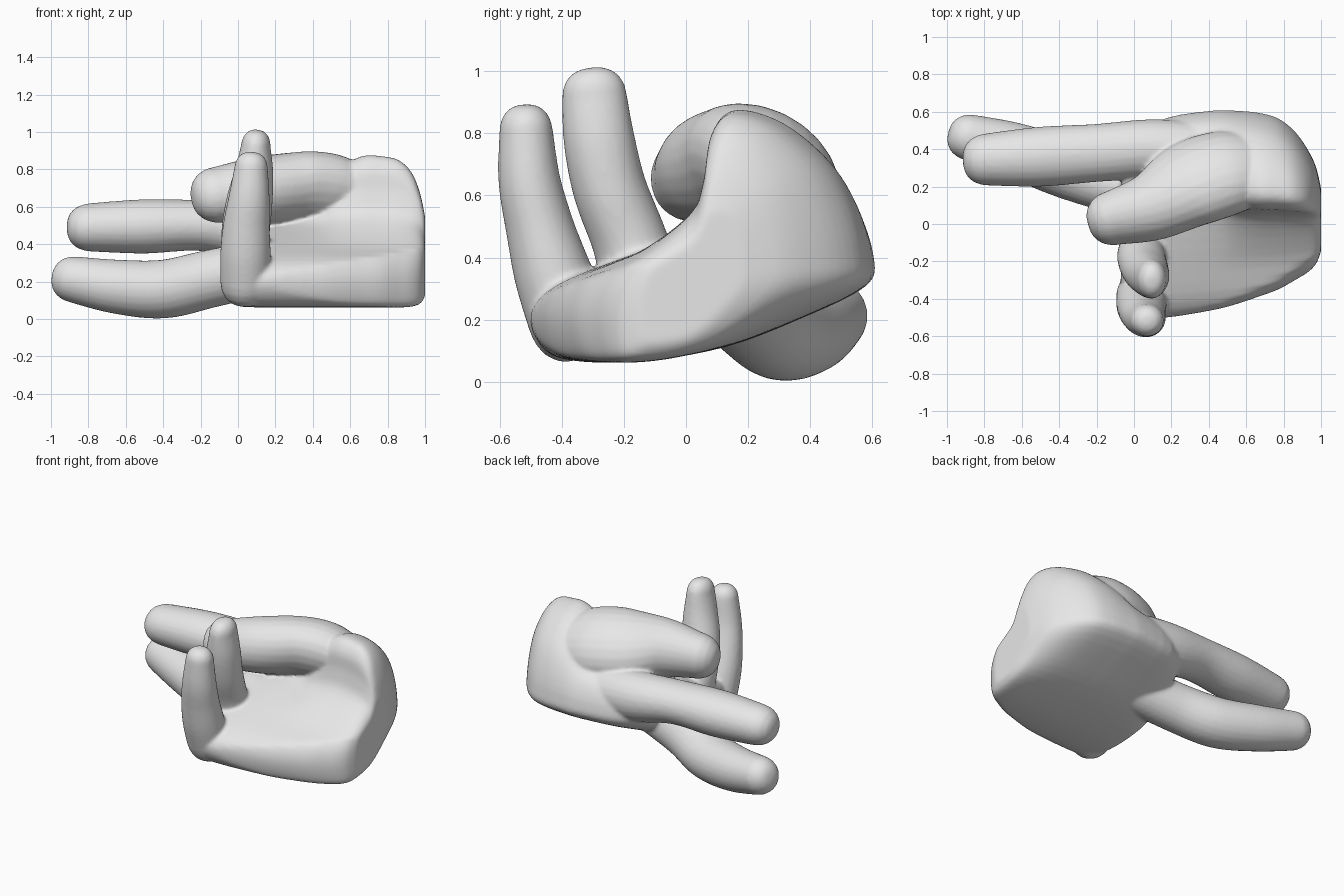
import bpy, bmesh, math
from mathutils import Vector

cube = bpy.data.objects.get("Cube")
if cube:
    bpy.data.objects.remove(cube)


def spline(points, steps, closed=False):
    """Smooth curve through points of any dimension."""
    pts = [Vector(p) for p in points]
    n = len(pts)
    pick = (lambda i: pts[i % n]) if closed else (lambda i: pts[max(0, min(n - 1, i))])
    out = []
    for i in range(n if closed else n - 1):
        a, b, c, d = (pick(i + k) for k in (-1, 0, 1, 2))
        for s in range(steps):
            t = s / steps
            out.append(0.5 * (2 * b + (c - a) * t + (2 * a - 5 * b + 4 * c - d) * t ** 2
                              + (3 * b - a - 3 * c + d) * t ** 3))
    return out if closed else out + [pts[-1]]


def skin(bm, rings):
    """Join rings of equal length into a closed surface."""
    loops = [[bm.verts.new(p) for p in ring] for ring in rings]
    n = len(loops[0])
    for a, b in zip(loops, loops[1:]):
        for i in range(n):
            j = (i + 1) % n
            bm.faces.new((a[i], a[j], b[j], b[i]))
    bm.faces.new(loops[0][::-1])
    bm.faces.new(loops[-1])


def digit(bm, path, ref, sides=24):
    """Elliptical tube with blunt domed ends; path rows are x, y, z, side radius, up radius."""
    rows = spline(path, 6)
    pos = [Vector(r[:3]) for r in rows]
    rings = []

    def ring(centre, tangent, ra, rb):
        side = tangent.cross(ref).normalized()
        up = side.cross(tangent).normalized()
        rings.append([centre + side * ra * math.cos(a) + up * rb * math.sin(a)
                      for a in (math.tau * k / sides for k in range(sides))])

    def dome(i, tangent, sign, angles):
        ra, rb = rows[i][3], rows[i][4]
        for a in angles:
            shrink = math.cos(a) ** .75
            ring(pos[i] + tangent * sign * math.sin(a) * (ra + rb) / 2, tangent,
                 ra * shrink, rb * shrink)

    arcs = [math.radians(d) for d in (20, 40, 60, 75, 86)]
    last = len(pos) - 1
    dome(0, (pos[1] - pos[0]).normalized(), -1, arcs[::-1])
    for i in range(last + 1):
        tangent = (pos[min(i + 1, last)] - pos[max(i - 1, 0)]).normalized()
        ring(pos[i], tangent, rows[i][3], rows[i][4])
    dome(last, (pos[last] - pos[last - 1]).normalized(), 1, arcs)
    skin(bm, rings)


bm = bmesh.new()

# Palm: tilted slab lofted along x, swelling into the thumb mound near the wrist
front_end = [(-.2, .4), (-.42, .31), (-.5, .22), (-.47, .12), (-.38, .07), (-.15, .065),
             (.12, .11), (.36, .2), (.58, .31), (.6, .41)]
slab_top = [(.55, .52), (.47, .56), (.35, .55), (.24, .52), (.17, .5), (.11, .49), (.03, .475)]
mound_top = [(.555, .57), (.47, .71), (.32, .83), (.165, .87), (.09, .8), (.07, .67), (.015, .54)]
slab = spline(front_end + slab_top, 4, closed=True)
mound = spline(front_end + mound_top, 4, closed=True)
centre = Vector((.05, .32))
# Station rows: x, front limit, back limit, size, mound amount
stations = spline([(-.07, -.44, .3, .72, 0), (-.04, -.48, .38, .88, 0), (.03, -.5, .47, .98, 0),
                   (.17, -.5, .56, 1, 0), (.42, -.46, .6, 1, .3), (.54, -.43, .6, 1, .78),
                   (.66, -.39, .59, 1, 1), (.77, -.35, .56, 1, 1), (.86, -.3, .49, 1, .94),
                   (.93, -.26, .4, .98, .77), (.975, -.22, .32, .92, .5),
                   (1, -.17, .24, .77, .25)], 3)
rings = []
for x, front, back, size, swell in stations:
    ring = []
    for a, b in zip(slab, mound):
        q = centre + (a.lerp(b, swell) - centre) * size
        if q.x < 0:
            y = (max(front, q.x) - q.x * front / .5) / 2
        else:
            y = q.x * back / .6
        ring.append((x, y, q.y))
    rings.append(ring)
skin(bm, rings)

Y, Z = Vector((0, 1, 0)), Vector((0, 0, 1))

# Thumb folded across the palm, sloping down to the back
digit(bm, [(-.1, .035, .665, .145, .155), (.1, .095, .685, .19, .178), (.3, .21, .688, .25, .185),
           (.48, .27, .675, .25, .185), (.62, .29, .64, .22, .16)], Vector((0, .6, .8)))
# Index finger, extended
digit(bm, [(-.78, .345, .49, .14, .13), (-.5, .36, .495, .16, .145),
           (-.2, .38, .5, .155, .136), (.1, .4, .47, .16, .16), (.4, .38, .45, .16, .16)], Z)
# Middle finger, extended and lower
digit(bm, [(-.87, .46, .21, .125, .125), (-.65, .4, .173, .145, .145),
           (-.4, .31, .16, .16, .157), (-.15, .22, .215, .15, .155),
           (.15, .15, .28, .15, .15)], Z)
# Ring finger, raised
digit(bm, [(.05, -.13, .28, .13, .13), (.04, -.18, .45, .13, .122), (.06, -.245, .62, .125, .119),
           (.085, -.28, .78, .105, .115), (.095, -.295, .92, .08, .105)], Y)
# Little finger, raised
digit(bm, [(.04, -.38, .2, .135, .13), (.04, -.43, .35, .135, .125), (.045, -.472, .5, .125, .11),
           (.06, -.505, .65, .11, .1), (.07, -.515, .805, .09, .087)], Y)

bmesh.ops.recalc_face_normals(bm, faces=bm.faces)
mesh = bpy.data.meshes.new("hand")
bm.to_mesh(mesh)
bm.free()
hand = bpy.data.objects.new("hand", mesh)
bpy.context.collection.objects.link(hand)

# One neutral colour
grey = bpy.data.materials.new("light_grey")
grey.use_nodes = True
colour = (.8, .8, .8, 1)
grey.diffuse_color = colour
grey.node_tree.nodes["Principled BSDF"].inputs["Base Color"].default_value = colour
mesh.materials.append(grey)

# Fuse the parts into one skin and soften the joins
fuse = hand.modifiers.new("fuse", "REMESH")
fuse.mode = "VOXEL"
fuse.voxel_size = .011
fuse.use_smooth_shade = True
soften = hand.modifiers.new("soften", "SMOOTH")
soften.factor = .5
soften.iterations = 8
